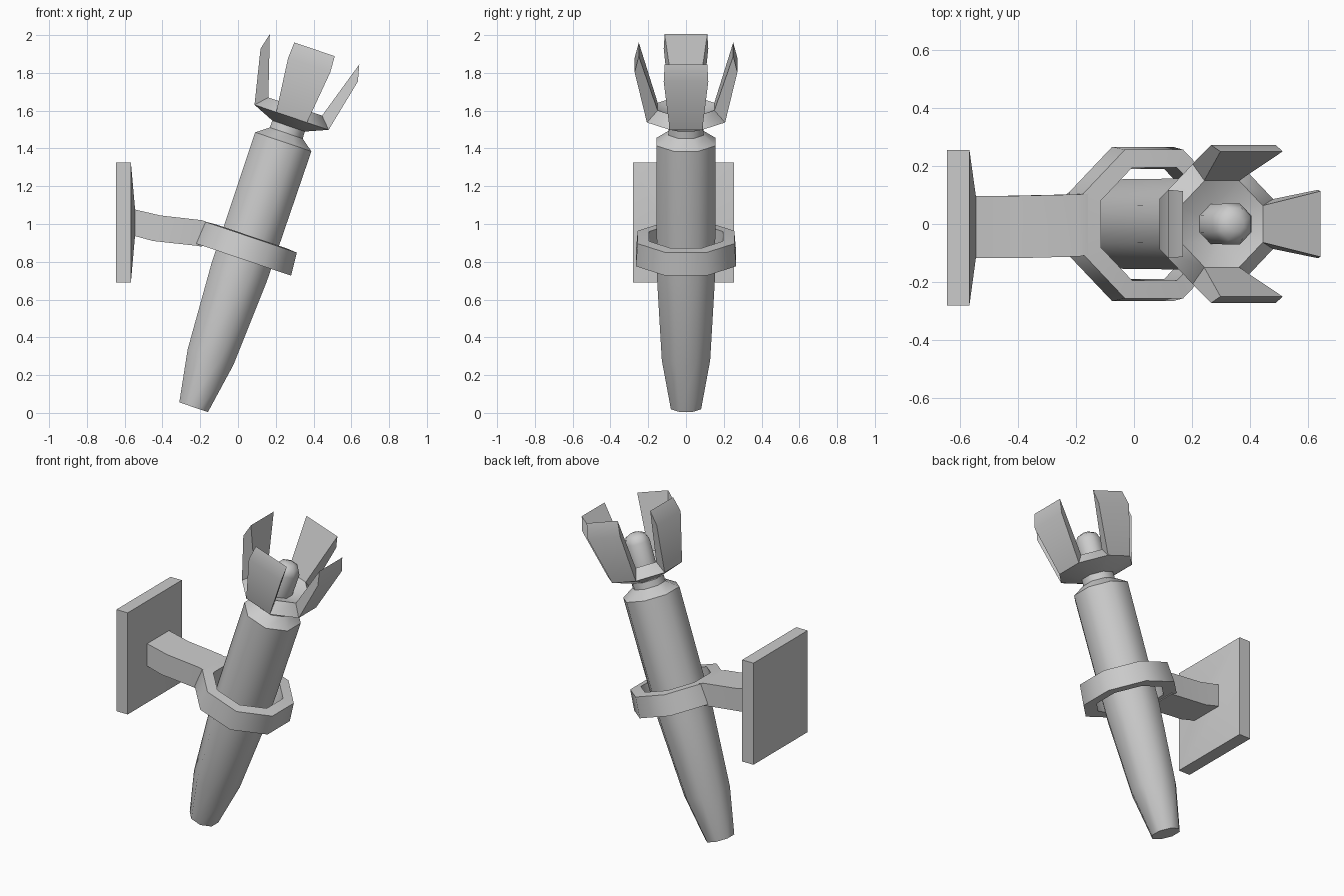
import bpy, bmesh, math
from mathutils import Matrix

if "Cube" in bpy.data.objects:
    bpy.data.objects.remove(bpy.data.objects["Cube"])

TILT = math.radians(18.67)
TORCH = Matrix.Translation((-0.235, 0, 0.03)) @ Matrix.Rotation(TILT, 4, 'Y')


def finish(bm, name, matrix, angle=50):
    bm.transform(matrix)
    bmesh.ops.recalc_face_normals(bm, faces=bm.faces)
    me = bpy.data.meshes.new(name)
    bm.to_mesh(me)
    bm.free()
    ob = bpy.data.objects.new(name, me)
    bpy.context.collection.objects.link(ob)
    bpy.ops.object.select_all(action='DESELECT')
    ob.select_set(True)
    bpy.context.view_layer.objects.active = ob
    bpy.ops.object.shade_smooth_by_angle(angle=math.radians(angle))
    return ob


def bridge(bm, loops, closed=False):
    """Skin a list of equal-sized vertex loops, capping the ends if open."""
    n = len(loops[0])
    pairs = list(zip(loops, loops[1:] + loops[:1]))
    for a, b in pairs if closed else pairs[:-1]:
        for i in range(n):
            j = (i + 1) % n
            bm.faces.new((a[i], a[j], b[j], b[i]))
    if not closed:
        bm.faces.new(loops[0])
        bm.faces.new(loops[-1])


def octagon_lathe(name, profile, closed=False):
    """Eight-sided turning; profile gives (flat radius, height on torch axis)."""
    bm = bmesh.new()
    loops = []
    for r, t in profile:
        r /= math.cos(math.pi / 8)
        angles = [math.pi / 8 + k * math.pi / 4 for k in range(8)]
        loops.append([bm.verts.new((r * math.cos(a), r * math.sin(a), t)) for a in angles])
    bridge(bm, loops, closed)
    return finish(bm, name, TORCH)


def box_loft(name, sections, matrix=Matrix()):
    """Skin four-cornered sections."""
    bm = bmesh.new()
    bridge(bm, [[bm.verts.new(p) for p in s] for s in sections])
    return finish(bm, name, matrix)


# Tapered handle with shoulder and neck
octagon_lathe("torch_handle", [(0.08, 0), (0.128, 0.28), (0.154, 0.75), (0.157, 1.483),
                               (0.092, 1.532), (0.09, 1.60)])

# Flared cup at the top
octagon_lathe("torch_cup", [(0.088, 1.57), (0.207, 1.62), (0.15, 1.68), (0.06, 1.64)])

# Rounded core inside the cup
octagon_lathe("torch_core", [(0.068, 1.60), (0.07, 1.79), (0.055, 1.825), (0.025, 1.842)])

# Four pointed prongs rising from alternate cup sides
for k in range(4):
    prong = []
    for ro, to, wo, ri, ti, wi in [(0.207, 1.62, 0.086, 0.15, 1.68, 0.064),
                                   (0.272, 1.912, 0.118, 0.25, 2.0, 0.113)]:
        prong.append([(ro, -wo, to), (ro, wo, to), (ri, wi, ti), (ri, -wi, ti)])
    box_loft(f"cup_prong_{k + 1}", prong, TORCH @ Matrix.Rotation(k * math.pi / 2, 4, 'Z'))

# Holding ring around the handle
octagon_lathe("holder_ring", [(0.266, 0.825), (0.256, 0.95), (0.195, 0.955), (0.19, 0.825)], closed=True)


def upright(x_low, x_high, y0, y1, z0, z1):
    return [(x_low, y0, z0), (x_low, y1, z0), (x_high, y1, z1), (x_high, y0, z1)]


# Curved arm from wall plate to ring
box_loft("holder_arm", [
    upright(-0.56, -0.56, -0.118, 0.097, 0.94, 1.08),
    upright(-0.45, -0.41, -0.118, 0.097, 0.91, 1.045),
    upright(-0.22, -0.19, -0.112, 0.102, 0.885, 1.02),
    upright(-0.19, -0.15, -0.105, 0.105, 0.88, 1.005)])

# Wall plate with a shallow pyramid front
box_loft("wall_plate", [
    upright(-0.645, -0.645, -0.28, 0.255, 0.69, 1.325),
    upright(-0.567, -0.567, -0.28, 0.255, 0.69, 1.325),
    upright(-0.545, -0.545, -0.118, 0.097, 0.94, 1.08)])
